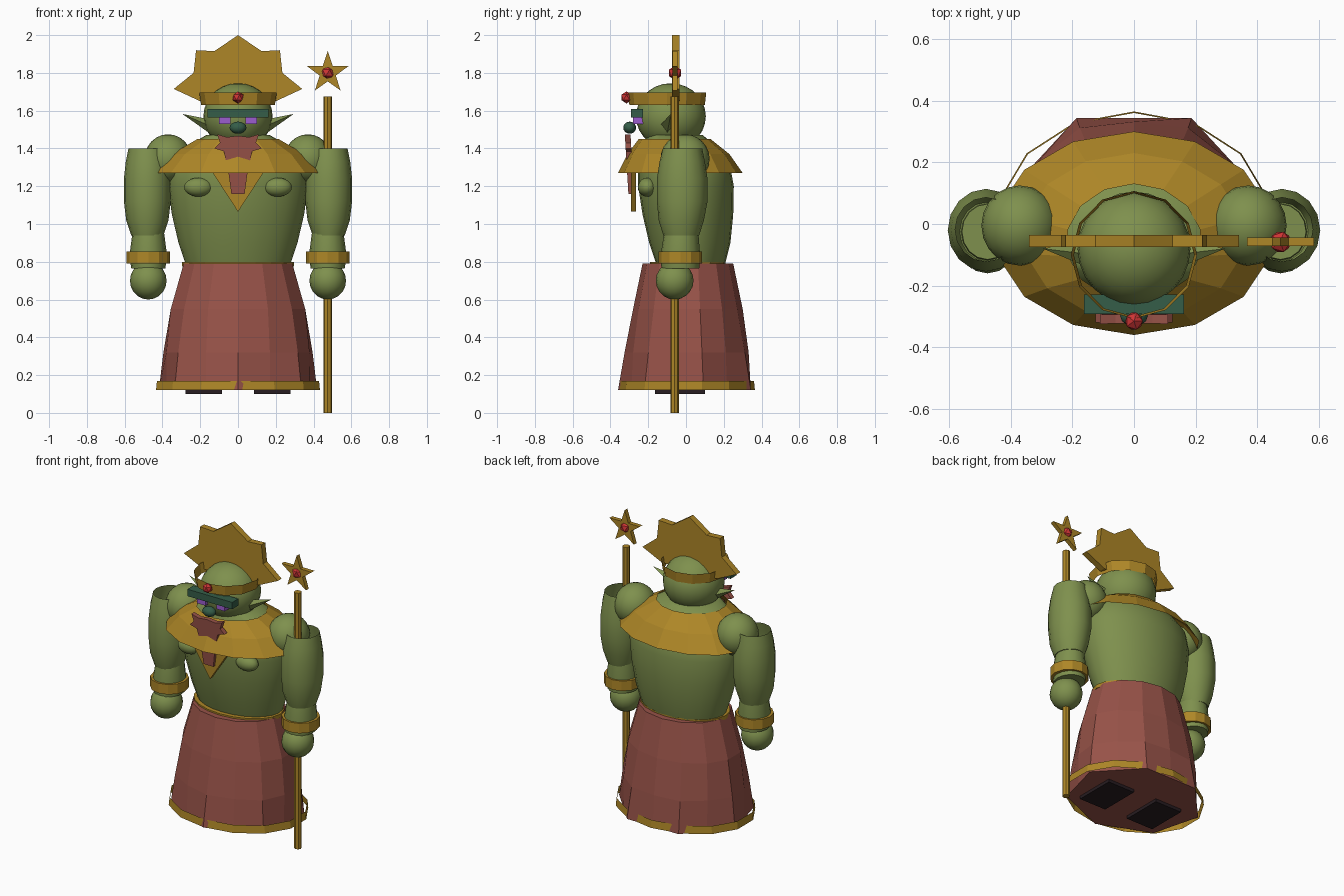
import bpy, bmesh
from math import sin, cos, pi, radians

if "Cube" in bpy.data.objects:
    bpy.data.objects.remove(bpy.data.objects["Cube"])


def material(name, rgb):
    m = bpy.data.materials.new(name)
    m.use_nodes = True
    m.diffuse_color = (*rgb, 1)
    bsdf = next(n for n in m.node_tree.nodes if n.type == 'BSDF_PRINCIPLED')
    bsdf.inputs["Base Color"].default_value = (*rgb, 1)
    return m


skin = material("olive skin", (.21, .28, .075))
gold = material("gold", (.42, .24, .02))
cloth = material("red cloth", (.31, .085, .065))
ruby = material("ruby", (.62, .035, .035))
teal = material("dark teal", (.035, .11, .065))
violet = material("violet", (.33, .11, .62))
dark = material("dark sole", (.02, .012, .015))


def finish(name, bm, mat, smooth=False):
    bmesh.ops.recalc_face_normals(bm, faces=bm.faces)
    mesh = bpy.data.meshes.new(name)
    bm.to_mesh(mesh)
    bm.free()
    mesh.materials.append(mat)
    ob = bpy.data.objects.new(name, mesh)
    bpy.context.collection.objects.link(ob)
    if smooth:
        bpy.ops.object.select_all(action='DESELECT')
        ob.select_set(True)
        bpy.context.view_layer.objects.active = ob
        bpy.ops.object.shade_smooth_by_angle(angle=radians(40))
    return ob


def loft(name, rings, segs, mat, smooth=False, caps=(True, True), cx=0):
    """Skin ellipses (z, rx, ry, cy, fold); fold pulls in every other corner."""
    bm = bmesh.new()
    loops = []
    for z, rx, ry, cy, *fold in rings:
        loop = []
        for i in range(segs):
            a = 2 * pi * i / segs
            k = 1 - (fold[0] if fold and i % 2 else 0)
            loop.append(bm.verts.new((cx + rx * k * sin(a), cy - ry * k * cos(a), z)))
        loops.append(loop)
    for lo, hi in zip(loops, loops[1:]):
        for i in range(segs):
            j = (i + 1) % segs
            bm.faces.new((lo[i], lo[j], hi[j], hi[i]))
    if caps[0]:
        bm.faces.new(loops[0])
    if caps[1]:
        bm.faces.new(loops[-1])
    return finish(name, bm, mat, smooth)


def plate(name, outline, y, depth, mat, lean=0):
    """Extrude an x-z outline along y; lean shifts y with height."""
    bm = bmesh.new()
    z0 = min(p[1] for p in outline)
    face = bm.faces.new([bm.verts.new((x, y + lean * (z - z0), z)) for x, z in outline])
    new = bmesh.ops.extrude_face_region(bm, geom=[face])["geom"]
    bmesh.ops.translate(bm, vec=(0, depth, 0), verts=[v for v in new if isinstance(v, bmesh.types.BMVert)])
    return finish(name, bm, mat)


def mirrored(half):
    return half + [(-x, z) for x, z in reversed(half) if x]


def ball(name, loc, size, mat, segs=20, rings=12, smooth=True):
    bm = bmesh.new()
    bmesh.ops.create_uvsphere(bm, u_segments=segs, v_segments=rings, radius=1)
    bmesh.ops.scale(bm, vec=size, verts=bm.verts)
    bmesh.ops.translate(bm, vec=loc, verts=bm.verts)
    return finish(name, bm, mat, smooth)


def gem(name, loc, r):
    bm = bmesh.new()
    bmesh.ops.create_icosphere(bm, subdivisions=1, radius=r)
    bmesh.ops.translate(bm, vec=loc, verts=bm.verts)
    return finish(name, bm, ruby)


def box(name, lo, hi, mat):
    bm = bmesh.new()
    bmesh.ops.create_cube(bm, size=1)
    bmesh.ops.scale(bm, vec=[b - a for a, b in zip(lo, hi)], verts=bm.verts)
    bmesh.ops.translate(bm, vec=[(a + b) / 2 for a, b in zip(lo, hi)], verts=bm.verts)
    return finish(name, bm, mat)


# Robe skirt with folds, hem trim and belt
loft("skirt", [(.12, .43, .37, .01, .1), (.32, .405, .335, .01, .04),
               (.55, .365, .29, .01), (.79, .295, .24, .01)], 14, cloth)
loft("hem_trim", [(.12, .445, .36, .005), (.17, .44, .355, .005)], 14, gold, caps=(False, False))
loft("belt", [(.775, .297, .2, .01), (.8, .297, .2, .01)], 20, gold)

# Torso and collar
loft("torso", [(.78, .275, .18, .025), (.9, .315, .215, .02), (1.05, .35, .24, .01),
               (1.2, .37, .253, .0), (1.3, .36, .245, -.01), (1.4, .29, .2, -.03),
               (1.47, .17, .15, -.06)], 24, skin, True)
loft("collar", [(1.27, .455, .33, -.03), (1.37, .36, .27, -.04), (1.45, .22, .19, -.06)],
     14, gold, caps=(False, False))
plate("collar_point", [(-.14, 1.28), (.14, 1.28), (0, 1.065)], -.29, .025, gold)
plate("tongue_cloth", mirrored([(0, 1.16), (.035, 1.16), (.05, 1.27), (.075, 1.385),
                                (.125, 1.4), (.095, 1.43), (.11, 1.475), (.06, 1.46), (0, 1.467)]),
      -.305, .03, cloth, lean=-.06)

# Head, nose, visor and crown
ball("head", (0, -.08, 1.57), (.183, .185, .175), skin, 24, 14)
ball("nose", (0, -.298, 1.51), (.045, .034, .032), teal, 12, 8)
box("visor", (-.162, -.292, 1.565), (.162, -.228, 1.61), teal)
loft("crown_band", [(1.63, .195, .2, -.1), (1.695, .205, .207, -.1)], 12, gold, caps=(False, False))
gem("crown_gem", (0, -.315, 1.67), .032)
plate("crown_fan", mirrored([(0, 1.65), (.2, 1.65), (.34, 1.715), (.235, 1.8), (.222, 1.92),
                             (.125, 1.915), (0, 2)]), -.075, .04, gold)

# Staff with star head
loft("staff", [(0, .023, .023, -.06), (1.675, .023, .023, -.06)], 8, gold, cx=.475)
star = []
for i in range(10):
    r = .045 if i % 2 else .115
    star.append((.475 + r * sin(pi * i / 5), 1.8 + r * cos(pi * i / 5)))
plate("staff_star", star, -.072, .028, gold)
gem("staff_gem", (.475, -.058, 1.8), .038)

# Paired parts
for side, s in (("left", 1), ("right", -1)):
    box(side + "_foot", (s * .182 - .097, -.165, .1), (s * .182 + .097, .1, .2), dark)
    ball(side + "_chest", (s * .21, -.205, 1.195), (.075, .05, .05), skin)
    ball(side + "_shoulder", (s * .37, -.005, 1.345), (.125, .13, .13), skin)
    loft(side + "_upper_arm", [(.94, .085, .095, -.025), (1.02, .112, .12, -.025),
                               (1.12, .124, .134, -.02), (1.24, .124, .134, -.02),
                               (1.33, .114, .12, -.02), (1.4, .1, .104, -.018)],
         16, skin, True, (True, False), cx=s * .48)
    loft(side + "_forearm", [(.765, .09, .1, -.03), (.83, .1, .105, -.03), (.96, .083, .09, -.025)],
         16, skin, True, cx=s * .475)
    loft(side + "_bracelet", [(.79, .115, .115, -.03), (.855, .115, .115, -.03)], 12, gold, cx=s * .475)
    ball(side + "_hand", (s * .475, -.06, .7), (.097, .1, .1), skin, 16, 10)
    plate(side + "_eye", [(s * .04, 1.53), (s * .1, 1.53), (s * .1, 1.575), (s * .04, 1.575)],
          -.28, .06, violet)
    # Pointed ear: a flat four-sided spike
    bm = bmesh.new()
    root = [bm.verts.new((s * x, y, z)) for x, y, z in
            ((.13, -.1, 1.55), (.15, -.14, 1.52), (.15, -.1, 1.48), (.15, -.05, 1.52))]
    tip = bm.verts.new((s * .295, -.08, 1.583))
    bm.faces.new(root)
    for i in range(4):
        bm.faces.new((root[i], root[(i + 1) % 4], tip))
    finish(side + "_ear", bm, skin)
